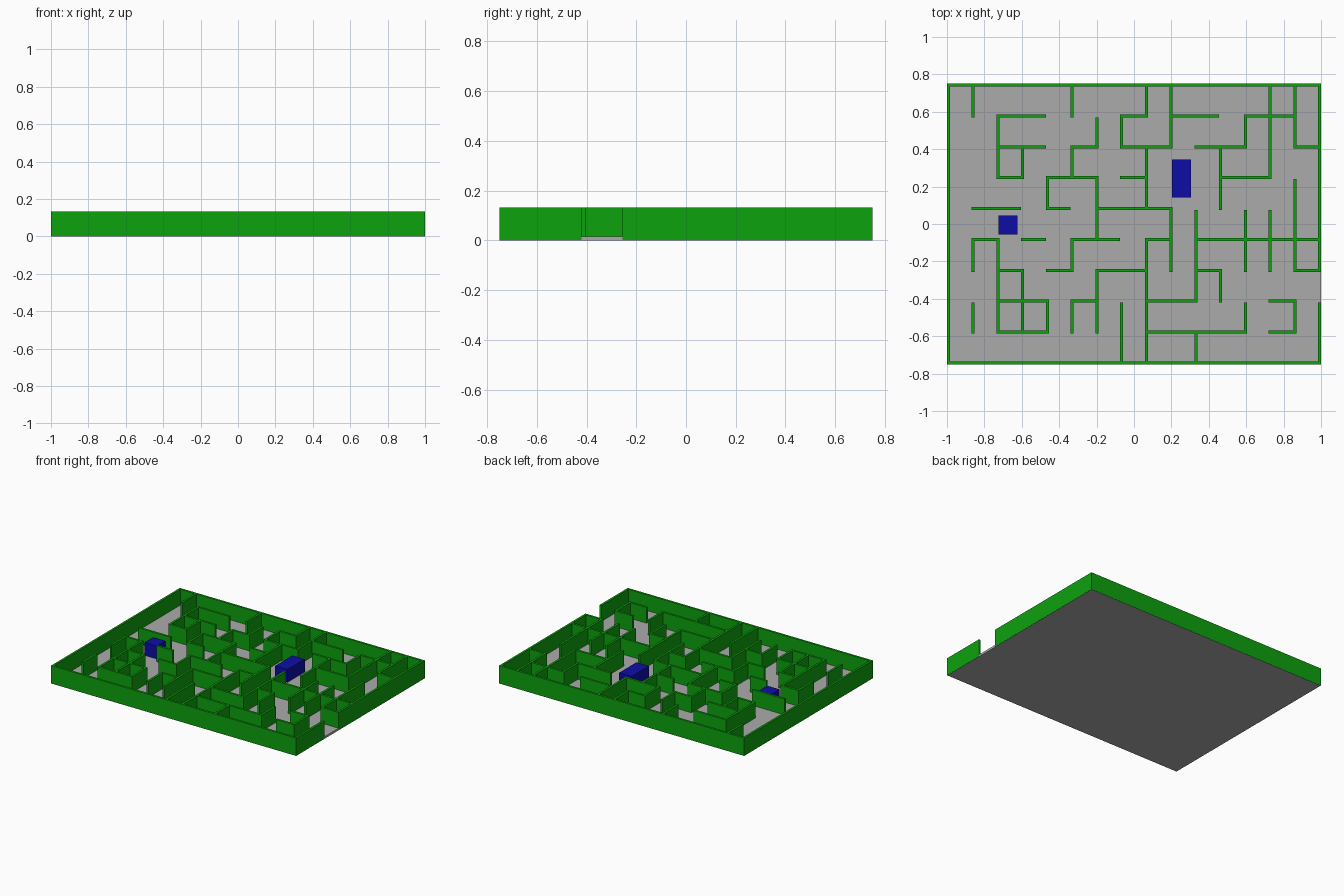
import bpy
import bmesh

if "Cube" in bpy.data.objects:
    bpy.data.objects.remove(bpy.data.objects["Cube"])

HALF = 0.008              # half wall thickness
COLS, ROWS = 15, 9        # maze cells
STEP_X, STEP_Y = 1.984 / COLS, 1.484 / ROWS
WALL_TOP, FLOOR_TOP = 0.1325, 0.016


def col(i):
    return -0.992 + STEP_X * i


def row(j):
    return 0.742 - STEP_Y * j


def material(name, rgb):
    mat = bpy.data.materials.new(name)
    mat.use_nodes = True
    mat.diffuse_color = (*rgb, 1)
    bsdf = mat.node_tree.nodes["Principled BSDF"]
    bsdf.inputs["Base Color"].default_value = (*rgb, 1)
    return mat


def boxes(name, spans, mat):
    """One object made of boxes given as (x0, x1, y0, y1, z0, z1)."""
    bm = bmesh.new()
    for x0, x1, y0, y1, z0, z1 in spans:
        for v in bmesh.ops.create_cube(bm, size=1)["verts"]:
            v.co.x = x1 if v.co.x > 0 else x0
            v.co.y = y1 if v.co.y > 0 else y0
            v.co.z = z1 if v.co.z > 0 else z0
    mesh = bpy.data.meshes.new(name)
    bm.to_mesh(mesh)
    bm.free()
    mesh.materials.append(mat)
    obj = bpy.data.objects.new(name, mesh)
    bpy.context.collection.objects.link(obj)
    return obj


green = material("hedge green", (0.004, 0.36, 0.004))
blue = material("block blue", (0.004, 0.004, 0.39))
grey = material("floor grey", (0.41, 0.41, 0.41))

# Inner walls along x: row -> "start-end" columns
across = {
    1: "2-4 7-8 9-11 12-14",
    2: "2-4 5-6 7-9 10-12 14-15",
    3: "2-3 4-6 7-8 11-13",
    4: "1-3 4-5 6-9",
    5: "1-2 3-4 5-7 8-9 10-15",
    6: "2-3 4-5 6-8 10-11 14-15",
    7: "2-4 5-6 8-10 13-14",
    8: "2-4 8-12 13-14",
}
# Inner walls along y: column -> "start-end" rows
along = {
    1: "0-1 5-6 7-8",
    2: "1-3 5-8",
    3: "2-3 6-8",
    4: "3-4 7-8",
    5: "0-1 2-3 5-6 7-8",
    6: "1-2 3-5 6-8",
    7: "1-2 7-9",
    8: "0-1 2-4 5-9",
    9: "0-2 4-6",
    10: "4-7 8-9",
    11: "2-4 6-7",
    12: "1-2 4-6 7-8",
    13: "0-3 4-6",
    14: "0-2 3-6 7-8",
}


def segments(table):
    for line, text in table.items():
        for part in text.split():
            a, b = map(int, part.split("-"))
            yield line, a, b


Z = (0.001, WALL_TOP)
upright = list(segments(along))
# Corners are closed where a wall along y starts; other ends stop short
starts = {(i, a) for i, a, b in upright}
walls_x = [(col(a) - HALF, col(b) + (HALF if (b, j) in starts else -HALF),
            row(j) - HALF, row(j) + HALF, *Z) for j, a, b in segments(across)]
walls_y = [(col(i) - HALF, col(i) + HALF, row(b) - HALF, row(a) - HALF, *Z)
           for i, a, b in upright]
boxes("inner_walls_across", walls_x, green)
boxes("inner_walls_along", walls_y, green)

# Outer walls, with the exit gap on the +x side between rows 6 and 7
T = 2 * HALF
boxes("back_wall", [(-1, 1, 0.75 - T, 0.75, *Z)], green)
boxes("front_wall", [(-1, 1, -0.75, -0.75 + T, *Z)], green)
boxes("right_wall", [(-1, -1 + T, -0.75 + T, 0.75 - T, *Z)], green)
boxes("left_walls", [(1 - T, 1, row(6) - HALF, 0.75 - T, *Z),
                     (1 - T, 1, -0.75 + T, row(7) - HALF, *Z)], green)

# Floor slab and the two blocks standing on it
boxes("floor", [(-0.999, 0.999, -0.749, 0.749, 0, FLOOR_TOP)], grey)
boxes("small_block", [(-0.725, -0.624, -0.055, 0.045, FLOOR_TOP - 0.004, 0.111)], blue)
boxes("large_block", [(0.203, 0.304, 0.143, 0.344, FLOOR_TOP - 0.004, 0.111)], blue)
